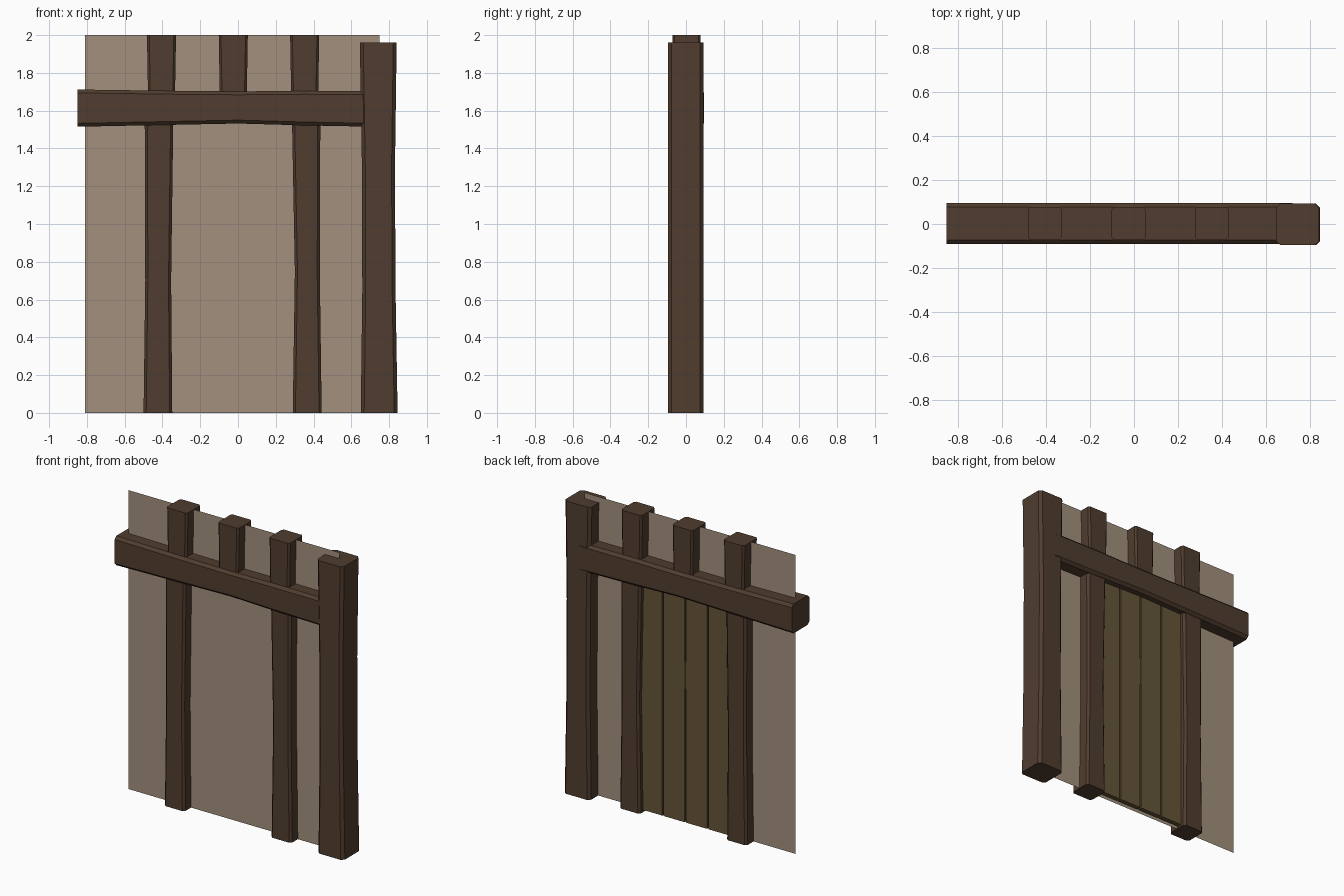
import bpy, bmesh

if "Cube" in bpy.data.objects:
    bpy.data.objects.remove(bpy.data.objects["Cube"])


def material(name, rgb):
    m = bpy.data.materials.new(name)
    m.diffuse_color = (*rgb, 1)
    m.use_nodes = True
    m.node_tree.nodes["Principled BSDF"].inputs["Base Color"].default_value = m.diffuse_color
    return m


WOOD = material("dark_wood", (0.08, 0.046, 0.028))
PLANK = material("door_wood", (0.13, 0.09, 0.037))
PLASTER = material("plaster", (0.36, 0.28, 0.205))


def add_object(name, bm, mat):
    bmesh.ops.recalc_face_normals(bm, faces=bm.faces[:])
    me = bpy.data.meshes.new(name)
    bm.to_mesh(me)
    bm.free()
    me.materials.append(mat)
    ob = bpy.data.objects.new(name, me)
    bpy.context.collection.objects.link(ob)
    return ob


def timber(name, rings, y0, y1, chamfer, mat, along_x=False):
    """Chamfered beam lofted through rings of (position, low edge, high edge)."""
    bm = bmesh.new()
    c = chamfer
    loops = []
    for t, a, b in rings:
        section = [(a + c, y0), (b - c, y0), (b, y0 + c), (b, y1 - c),
                   (b - c, y1), (a + c, y1), (a, y1 - c), (a, y0 + c)]
        loops.append([bm.verts.new((t, y, u) if along_x else (u, y, t))
                      for u, y in section])
    for lo, hi in zip(loops, loops[1:]):
        for i in range(8):
            j = (i + 1) % 8
            bm.faces.new((lo[i], lo[j], hi[j], hi[i]))
    bm.faces.new(loops[0][::-1])
    bm.faces.new(loops[-1])
    return add_object(name, bm, mat)


# Thin plaster wall sheet
bm = bmesh.new()
bm.faces.new([bm.verts.new(p) for p in
              ((-0.81, 0, 0), (0.75, 0, 0), (0.75, 0, 2), (-0.81, 0, 2))])
add_object("wall_panel", bm, PLASTER)

# Heavy corner post, slightly waisted
timber("corner_post", [(0, 0.65, 0.845), (0.65, 0.658, 0.834),
                       (1.3, 0.656, 0.831), (1.96, 0.645, 0.84)],
       -0.095, 0.092, 0.018, WOOD)

# Horizontal lintel beam
timber("lintel_beam", [(-0.85, 1.515, 1.712), (-0.35, 1.525, 1.705),
                       (0, 1.532, 1.702), (0.35, 1.522, 1.705),
                       (0.72, 1.515, 1.703)],
       -0.09, 0.095, 0.018, WOOD, along_x=True)

# Door posts below the beam
timber("door_post_left", [(0, -0.5, -0.348), (0.7, -0.491, -0.354),
                          (1.6, -0.494, -0.342)], -0.072, 0.075, 0.014, WOOD)
timber("door_post_right", [(0, 0.29, 0.443), (0.75, 0.301, 0.433),
                           (1.6, 0.285, 0.436)], -0.072, 0.075, 0.014, WOOD)

# Short studs above the beam
for label, x in (("left", -0.405), ("middle", -0.025), ("right", 0.353)):
    timber("upper_stud_" + label, [(1.6, x - 0.07, x + 0.07), (2, x - 0.077, x + 0.077)],
           -0.072, 0.077, 0.012, WOOD)

# Door planks on the rear side; the middle pair bulge until they touch
W, GAP, CENTRE = 0.166, 0.004, -0.022
for i in range(4):
    a = CENTRE + (i - 2) * W + GAP
    b = a + W - 2 * GAP
    left = GAP if i == 2 else 0
    right = GAP if i == 1 else 0
    timber(f"door_plank_{i + 1}", [(0.015, a, b), (0.9, a, b), (0.91, a - left, b + right),
                                   (1.08, a - left, b + right), (1.09, a, b), (1.6, a, b)],
           0.01, 0.04, 0.002, PLANK)
